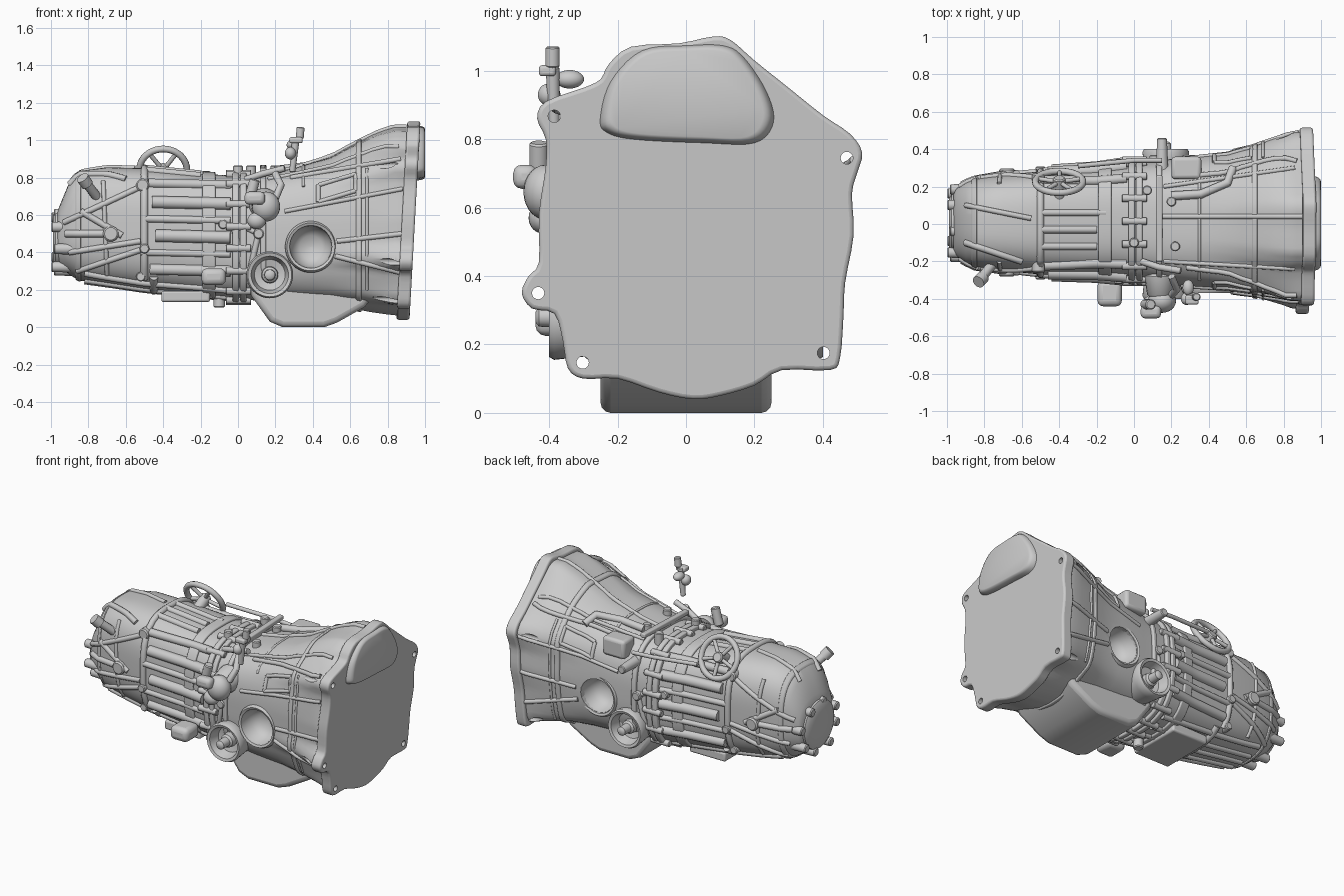
import bpy, bmesh
from math import sin, cos, pi, radians
from mathutils import Vector, Matrix

if "Cube" in bpy.data.objects:
    bpy.data.objects.remove(bpy.data.objects["Cube"])

# mounting flange outline (y, z) seen along the shaft
OUT = [(.08, 1.1), (.13, 1.09), (.2, 1.03), (.3, .95), (.4, .87), (.48, .815), (.515, .76), (.5, .7), (.485, .64),
       (.49, .52), (.465, .38), (.46, .28), (.45, .16), (.42, .125), (.28, .125), (.2, .08), (.1, .05), (.02, .04),
       (-.08, .06), (-.2, .1), (-.3, .1), (-.345, .13), (-.36, .21), (-.385, .29), (-.45, .305), (-.48, .35),
       (-.46, .4), (-.43, .44), (-.43, .58), (-.41, .72), (-.41, .8), (-.435, .86), (-.41, .91), (-.3, .95),
       (-.25, .975), (-.225, 1.02), (-.16, 1.07), (-.02, 1.08)]
# casing stations: x, y0, y1, z0, z1, squareness, blend to flange outline
ST = [(-.965, -.15, .16, .35, .62, 2.4, 0), (-.95, -.175, .19, .32, .66, 2.5, 0), (-.9, -.205, .22, .28, .78, 2.6, 0),
      (-.85, -.23, .24, .25, .835, 2.8, 0), (-.7, -.25, .265, .23, .855, 3, 0), (-.5, -.27, .28, .2, .85, 3, 0),
      (-.2, -.28, .30, .17, .82, 3, 0), (0, -.3, .33, .15, .81, 3, 0), (.14, -.32, .34, .14, .82, 3, 0),
      (.3, -.34, .36, .13, .85, 3, 0), (.5, -.35, .37, .12, .89, 2.8, .12), (.65, -.36, .39, .11, .95, 2.7, .35),
      (.78, -.38, .42, .09, 1.02, 2.7, .65), (.84, -.41, .44, .08, 1.07, 2.7, .9), (.9, -.42, .45, .07, 1.08, 2.7, 1)]


def smooth(p, k=4):
    """Closed Catmull-Rom through the points."""
    p = [Vector(q) for q in p]
    n, res = len(p), []
    for i in range(n):
        a, b, c, d = p[i - 1], p[i], p[(i + 1) % n], p[(i + 2) % n]
        for j in range(k):
            t = j / k
            res.append(.5 * (2 * b + (c - a) * t + (2 * a - 5 * b + 4 * c - d) * t * t + (3 * b - a - 3 * c + d) * t ** 3))
    return res


def ray(cy, cz, t):
    """Distance from a centre to the flange outline at angle t."""
    best, d = 0, Vector((cos(t), sin(t)))
    for i in range(len(OUT)):
        a = Vector(OUT[i - 1]) - Vector((cy, cz))
        e = Vector(OUT[i]) - Vector(OUT[i - 1])
        den = d.x * e.y - d.y * e.x
        if abs(den) > 1e-9:
            u, s = (a.x * d.y - a.y * d.x) / den, (a.x * e.y - a.y * e.x) / den
            if -1e-6 <= u <= 1 + 1e-6:
                best = max(best, s)
    return best


def pt(x, t, off=0):
    """Casing surface point at x and angle t."""
    i = next((i for i in range(len(ST) - 2) if x < ST[i + 1][0]), len(ST) - 2)
    f = min(1, max(0, (x - ST[i][0]) / (ST[i + 1][0] - ST[i][0])))
    _, y0, y1, z0, z1, n, w = [a + (b - a) * f for a, b in zip(ST[i], ST[i + 1])]
    cy, cz, hy, hz = (y0 + y1) / 2, (z0 + z1) / 2, (y1 - y0) / 2, (z1 - z0) / 2
    r = ((abs(cos(t)) / hy) ** n + (abs(sin(t)) / hz) ** n) ** (-1 / n)
    if w:
        r += (ray(cy, cz, t) * .96 - r) * w
    return Vector((x, cy + (r + off) * cos(t), cz + (r + off) * sin(t)))


def surf(x, v, face):
    """Casing point at height v on a side face, or at y = v on the top or bottom."""
    lo, hi, k = {'+y': (-90, 90, 2), '-y': (270, 90, 2), 'top': (180, 0, 1), 'bot': (180, 360, 1)}[face]
    for _ in range(18):
        m = (lo + hi) / 2
        if pt(x, radians(m))[k] < v:
            lo = m
        else:
            hi = m
    return pt(x, radians(lo))


def make(name, bm, bevel=0):
    bmesh.ops.recalc_face_normals(bm, faces=bm.faces)
    me = bpy.data.meshes.new(name)
    bm.to_mesh(me)
    ob = bpy.data.objects.new(name, me)
    bpy.context.collection.objects.link(ob)
    if bevel:
        m = ob.modifiers.new('bevel', 'BEVEL')
        m.width, m.segments, m.angle_limit = bevel, 3, radians(40)
    return ob


def skin(name, rings, bevel=0):
    bm = bmesh.new()
    vs = [[bm.verts.new(p) for p in r] for r in rings]
    n = len(vs[0])
    for a, b in zip(vs, vs[1:]):
        for i in range(n):
            bm.faces.new((a[i], a[(i + 1) % n], b[(i + 1) % n], b[i]))
    bm.faces.new(vs[0])
    bm.faces.new(vs[-1])
    return make(name, bm, bevel)


def casing(name, xs, off=0, bevel=0, n=96):
    return skin(name, [[pt(x, 2 * pi * i / n, off) for i in range(n)] for x in xs], bevel)


def lathe(name, prof, at, axis, n=40):
    q = Vector((0, 0, 1)).rotation_difference(Vector(axis)).to_matrix()
    return skin(name, [[Vector(at) + q @ Vector((max(r, .001) * cos(2 * pi * i / n), max(r, .001) * sin(2 * pi * i / n), h))
                        for i in range(n)] for r, h in prof])


def cyl(name, a, b, r, r2=None, n=20):
    a, b = Vector(a), Vector(b)
    L, r2 = (b - a).length, r if r2 is None else r2
    c = min(r, r2, L) * .2
    return lathe(name, [(r - c, 0), (r, c), (r2, L - c), (r2 - c, L)], a, (b - a).normalized(), n)


def box(name, c, d, bevel=.012, rot=(0, 0, 0)):
    bm = bmesh.new()
    bmesh.ops.create_cube(bm, size=1, matrix=Matrix.Diagonal((*d, 1)))
    ob = make(name, bm, bevel)
    ob.location, ob.rotation_euler = c, [radians(a) for a in rot]
    return ob


def ball(name, c, s):
    bm = bmesh.new()
    bmesh.ops.create_uvsphere(bm, u_segments=24, v_segments=14, radius=1, matrix=Matrix.Diagonal((*s, 1)))
    make(name, bm).location = c


def tube(name, pts, r, cyclic=False):
    cu = bpy.data.curves.new(name, 'CURVE')
    cu.dimensions, cu.bevel_depth, cu.bevel_resolution, cu.use_fill_caps = '3D', r, 3, True
    s = cu.splines.new('POLY')
    s.points.add(len(pts) - 1)
    for p, q in zip(s.points, pts):
        p.co = (*q, 1)
    s.use_cyclic_u = cyclic
    bpy.context.collection.objects.link(bpy.data.objects.new(name, cu))


def rib(name, face, x0, v0, x1, v1, r=.015):
    tube(name, [surf(x0 + (x1 - x0) * i / 10, v0 + (v1 - v0) * i / 10, face) for i in range(11)], r)


# main casings
gear_case = casing('gear_case', [s[0] for s in ST[:8]] + [.02])
bell = casing('bell_housing', [0, .07, .14, .22, .3, .4, .5, .575, .65, .715, .78, .84, .87, .9], n=128)
for x0, x1, o in ((-.03, .005, .025), (.012, .045, .022), (-.19, -.12, .014), (.12, .15, .02), (.63, .66, .01), (-.87, -.84, .008)):
    casing('joint_ring', [x0, x1], o, .008)

# mounting flange, tilted like the face, with raised cover
tilt = lambda x, p: Vector((x + (p[1] - .55) * .055, p[0], p[1]))
outline = smooth(OUT, 3)
flange = skin('mounting_flange', [[tilt(x, p) for p in outline] for x in (.875, .945)], .012)
COVER = [(-.25, .86), (-.22, .97), (-.13, 1.06), (0, 1.075), (.11, 1.075), (.17, 1.04), (.235, .94), (.255, .85), (.2, .79),
         (.05, .79), (-.15, .80), (-.23, .82)]
cover = smooth(COVER, 5)
mid = Vector((0, .93))
skin('flange_cover', [[Vector((x, *(mid + (p - mid) * s))) for p in cover] for x, s in
                      ((.93, 1.03), (.965, 1.0), (.985, .97), (.996, .93), (1, .88))])

# bolt holes and side pockets cut from the casing
cutters = [cyl('hole_cutter', (.72, y, z), (1.1, y, z), .018) for y, z in
           ((-.385, .867), (.47, .745), (.402, .175), (-.302, .147), (-.432, .35))]
pockets = [cyl('pocket_cutter', (.39, s * .225, .43), (.39, s * .7, .43), .112) for s in (1, -1)]
for ob, cs in ((flange, cutters), (bell, cutters + pockets)):
    for c in cs:
        m = ob.modifiers.new('cut', 'BOOLEAN')
        m.operation, m.object = 'DIFFERENCE', c
for c in cutters + pockets:
    c.hide_render = True
    c.hide_set(True)

# oil sump
SUMP = [(.04, .34), (.07, .17), (.17, .03), (.24, 0), (.46, 0), (.53, .025), (.68, .11), (.8, .28)]
skin('oil_sump', [[Vector((x, y, z)) for x, z in SUMP] for y in (-.25, .25)], .03)

# output cups and side pockets, both sides
for s in (1, -1):
    lathe('side_pocket', [(.14, .22), (.138, .35), (.128, .368), (.114, .362), (.1, .28), (.06, .242), (0, .235)],
          (.39, 0, .43), (0, s, 0))
    lathe('output_cup', [(.1, .15), (.12, .34), (.125, .385), (.117, .4), (.1, .395), (.082, .33), (.045, .32), (.042, .36),
                         (.03, .37), (.028, .43), (.015, .44), (0, .44)], (.17, 0, .28), (0, s, 0))
    f = '+y' if s > 0 else '-y'
    # longitudinal ribs of the gear case
    for z, x0, r in ((.77, -.48, .026), (.67, -.46, .034), (.58, -.5, .02), (.49, -.44, .035), (.4, -.52, .018), (.31, -.47, .03)):
        rib('case_rib', f, x0, z, -.04, z - .01, r)
    for a in ((-.93, .56, -.5, .76, .016), (-.84, .62, -.62, .49, .018), (-.9, .4, -.52, .46, .016), (-.86, .3, -.5, .42, .016),
              (-.5, .26, -.5, .8, .02), (-.7, .28, -.72, .78, .012), (-.92, .5, -.7, .5, .02)):
        rib('case_brace', f, *a)
    # bell housing ribs
    for a in ((.28, .8, .87, .9, .014), (.25, .62, .88, .74, .012), (.53, .46, .88, .5, .014), (.52, .38, .88, .29, .014),
              (.69, .2, .69, .85, .008), (.43, .67, .63, .73, .012), (.43, .76, .63, .82, .012), (.43, .67, .43, .76, .012),
              (.63, .73, .63, .82, .012)):
        rib('bell_rib', f, *a)
    # open triangular bracket
    rib('bracket_leg', f, -.03, .56, .05, .24, .016)
    rib('bracket_leg', f, .11, .5, .05, .24, .016)
    rib('bracket_leg', f, -.02, .56, .11, .5, .014)
    for x, z, r in ((-.68, .5, .042), (-.5, .42, .026), (-.51, .76, .035), (-.08, .55, .025), (.11, .5, .028), (-.52, .27, .025)):
        p = surf(x, z, f)
        cyl('side_boss', (x, p.y - s * .05, z), (x, p.y + s * .03, z), r)

# top and underside ribs
for a in ((.15, .04, .9, .04, .014), (.16, .2, .86, .3, .012), (.16, -.2, .86, -.24, .012), (-.9, .1, -.55, .03, .014),
          (-.9, -.1, -.6, -.2, .018), (-.5, .06, -.15, .06, .018), (-.5, -.03, -.2, -.03, .02), (-.5, -.12, -.2, -.12, .02),
          (-.5, -.22, -.5, .24, .02), (.35, -.3, .35, .3, .008)):
    rib('top_rib', 'top', *a)
for y in (-.2, -.1, 0, .1, .2):
    rib('underside_rib', 'bot', -.82, y * .8, -.05, y, .018)
rib('underside_brace', 'bot', -.45, -.22, -.45, .22, .022)
box('underside_pad', (-.28, 0, .165), (.26, .36, .06))
cyl('drain_plug', (-.1, -.08, .2), (-.1, -.08, .105), .03)

# joint bolts and tail bolts
for i in range(18):
    t = 2 * pi * (i + .5) / 18
    p = pt(0, t, .012)
    cyl('joint_bolt', p - Vector((.065, 0, 0)), p + Vector((.07, 0, 0)), .02)
for i in range(8):
    t = 2 * pi * (i + .3) / 8
    p = Vector((0, .005 + .185 * cos(t), .455 + .155 * sin(t)))
    cyl('tail_bolt', p + Vector((-.84, 0, 0)), p + Vector((-.985 - .013 * (i % 2), 0, 0)), .032, .027)
lathe('tail_cap', [(.16, 0), (.155, .03), (.13, .045), (.05, .045), (0, .045)], (-.945, .005, .47), (-1, 0, 0))

# handwheel on the upper rear side
W = Matrix.Translation((-.4, .225, .84)) @ Matrix.Rotation(radians(-63), 4, 'X')
tube('wheel_rim', [W @ Vector((.127 * cos(2 * pi * i / 40), .127 * sin(2 * pi * i / 40), 0)) for i in range(40)], .018, True)
for i in range(5):
    t = 2 * pi * i / 5 + .3
    tube('wheel_spoke', [W @ Vector((r * cos(t), r * sin(t), 0)) for r in (0, .125)], .012)
cyl('wheel_hub', W @ Vector((0, 0, -.1)), W @ Vector((0, 0, .025)), .033)
tube('linkage_rod', [(-.3, .31, .8), (.0, .34, .78), (.15, .34, .77)], .013)

# tail lever
tube('lever_arm', [(-.825, -.3, .79), (-.72, -.17, .65)], .026)
lathe('lever_eye', [(.012, -.03), (.034, -.03), (.034, .02), (.012, .02)], (-.822, -.3, .785), (-.5, -.5, .7), 20)

# shift actuator on the front side
ball('actuator_body', (.15, -.41, .645), (.075, .065, .08))
cyl('actuator_base', (.14, -.26, .66), (.14, -.39, .65), .085, .07)
cyl('actuator_stem', (.06, -.43, .68), (.09, -.43, .79), .028)
box('actuator_ear', (.09, -.47, .69), (.11, .07, .07), .025)
ball('actuator_lower', (.1, -.42, .57), (.05, .04, .045))
tube('actuator_pipe', [(.2, -.38, .69), (.23, -.35, .76), (.2, -.28, .82)], .02)
box('front_pad', (-.13, -.37, .27), (.13, .14, .09), .03)

# breather valve standing beside the housing
cyl('valve_head', (.33, -.39, 1.01), (.335, -.39, 1.07), .021)
box('valve_collar', (.31, -.405, 1.0), (.07, .05, .032), .01)
cyl('valve_stem', (.29, -.385, .83), (.31, -.39, 1.01), .016, .02)
ball('valve_lobe', (.29, -.34, .975), (.03, .042, .027))
ball('valve_knuckle', (.28, -.4, .93), (.03, .033, .033))

# selector bar and fittings on top
box('selector_bar', (.135, .03, .845), (.035, .46, .03), .008, (2, 0, 0))
tube('selector_link', [(.04, -.2, .79), (.13, -.23, .82), (.25, -.25, .85)], .018)
for x, y in ((0, -.1), (.2, .12), (.22, -.12), (.07, .18)):
    cyl('top_fitting', (x, y, .76), (x, y, .865), .026)
cyl('side_sensor', (.15, .28, .7), (.15, .46, .7), .034, .026)
box('rear_block', (.28, .3, .77), (.16, .12, .12), .02)
tube('rear_conduit', [(.2, .15, .84), (.36, .16, .86), (.5, .22, .88), (.53, .3, .84)], .024)

# turn curves into meshes and shade everything smooth with sharp edges kept
bpy.ops.object.select_all(action='DESELECT')
for kind in ('CURVE', 'MESH'):
    for ob in bpy.context.scene.objects:
        if ob.type == kind and not ob.hide_render:
            ob.select_set(True)
            bpy.context.view_layer.objects.active = ob
    if kind == 'CURVE':
        bpy.ops.object.convert(target='MESH')
bpy.ops.object.shade_smooth_by_angle(angle=radians(40))
